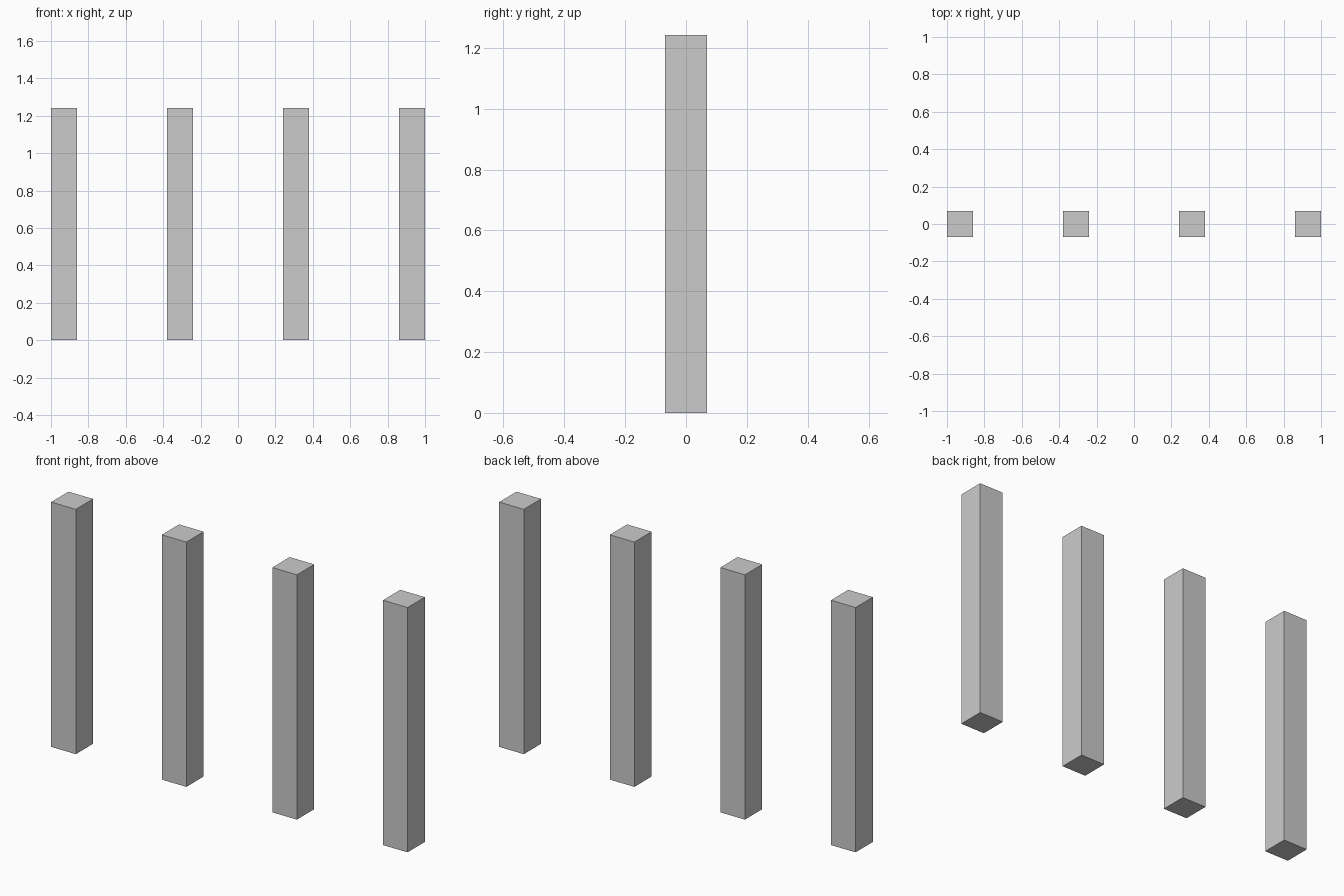
import bpy

if "Cube" in bpy.data.objects:
    bpy.data.objects.remove(bpy.data.objects["Cube"])

WIDTH = 0.138     # square post section
HEIGHT = 1.242
COUNT = 4
SPACING = (2.0 - WIDTH) / (COUNT - 1)

# Row of evenly spaced square posts standing on the ground
for i in range(COUNT):
    x = (i - (COUNT - 1) / 2) * SPACING
    bpy.ops.mesh.primitive_cube_add(size=1, location=(x, 0, HEIGHT / 2))
    post = bpy.context.object
    post.name = f"post_{i + 1}"
    post.scale = (WIDTH, WIDTH, HEIGHT)
    bpy.ops.object.transform_apply(location=False, rotation=False, scale=True)
